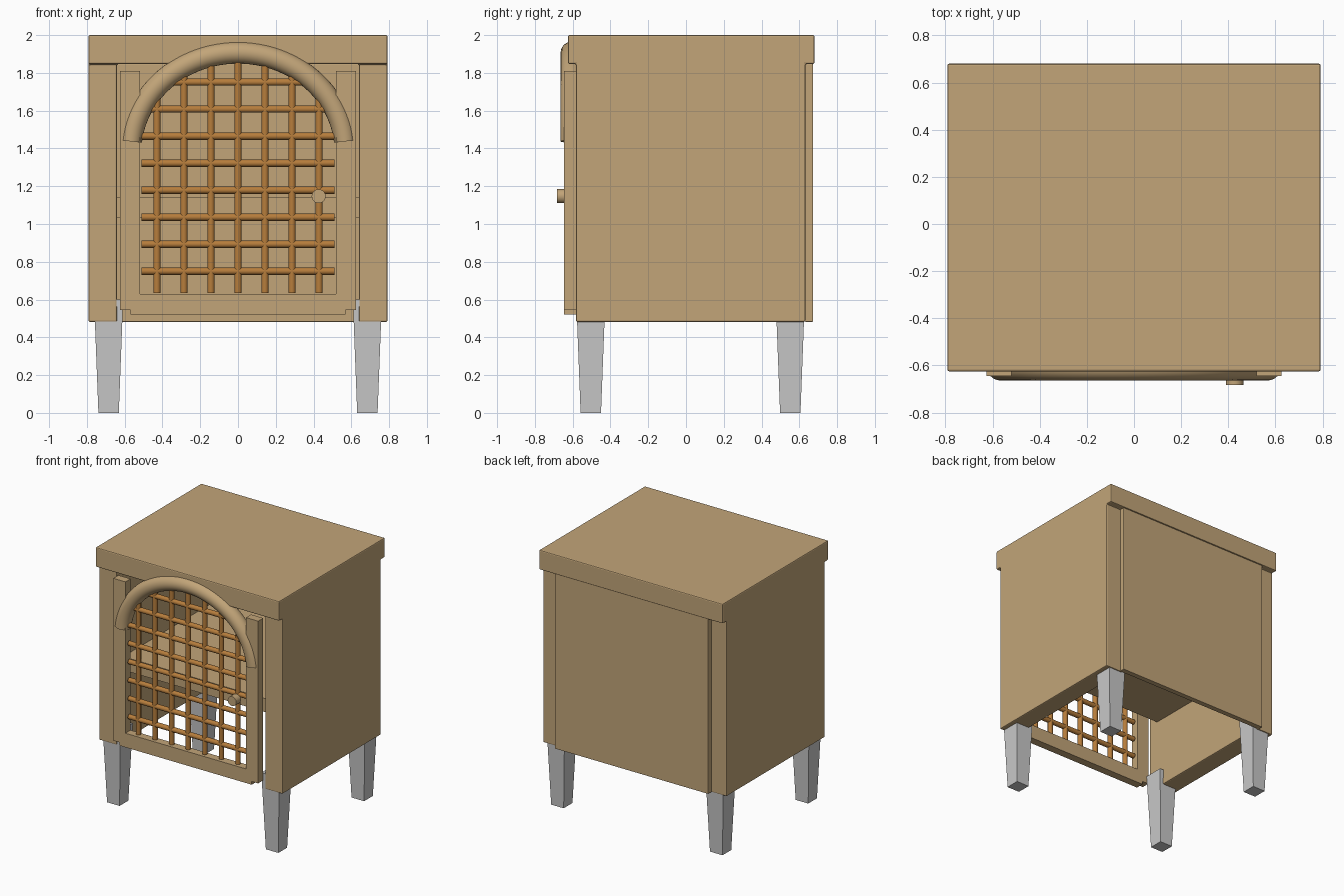
import bpy, bmesh, math
from mathutils import Vector, Matrix

if "Cube" in bpy.data.objects:
    bpy.data.objects.remove(bpy.data.objects["Cube"], do_unlink=True)


def material(name, rgb):
    m = bpy.data.materials.new(name)
    m.use_nodes = True
    m.diffuse_color = (*rgb, 1)
    m.node_tree.nodes["Principled BSDF"].inputs["Base Color"].default_value = (*rgb, 1)
    return m


WOOD = material("light wood", (0.54, 0.375, 0.19))
CANE = material("orange cane", (0.47, 0.205, 0.045))
GREY = material("grey", (0.58, 0.58, 0.58))


def finish(name, bm, mat, smooth=False):
    bmesh.ops.recalc_face_normals(bm, faces=bm.faces)
    me = bpy.data.meshes.new(name)
    bm.to_mesh(me)
    bm.free()
    me.materials.append(mat)
    ob = bpy.data.objects.new(name, me)
    bpy.context.scene.collection.objects.link(ob)
    if smooth:
        bpy.ops.object.select_all(action="DESELECT")
        ob.select_set(True)
        bpy.context.view_layer.objects.active = ob
        bpy.ops.object.shade_smooth_by_angle(angle=math.radians(40))
    return ob


def soften(ob, width):
    mod = ob.modifiers.new("soft edges", "BEVEL")
    mod.width, mod.segments = width, 2


def box(name, x, y, z):
    """Box from its (min, max) range on each axis."""
    bm = bmesh.new()
    bmesh.ops.create_cube(bm, size=1)
    for v in bm.verts:
        v.co = [(a + b) / 2 + c * (b - a) for c, (a, b) in zip(v.co, (x, y, z))]
    return finish(name, bm, WOOD)


def extrude(name, points, offset):
    """Solid from a flat outline pushed along an offset."""
    bm = bmesh.new()
    face = bm.faces.new([bm.verts.new(p) for p in points])
    grown = bmesh.ops.extrude_face_region(bm, geom=[face])["geom"]
    bmesh.ops.translate(bm, vec=offset,
                        verts=[g for g in grown if isinstance(g, bmesh.types.BMVert)])
    return finish(name, bm, WOOD)


def rod(name, start, end, radius, mat, sides=16):
    a, b = Vector(start), Vector(end)
    turn = (b - a).to_track_quat("Z", "Y").to_matrix().to_4x4()
    bm = bmesh.new()
    bmesh.ops.create_cone(bm, cap_ends=True, segments=sides, radius1=radius,
                          radius2=radius, depth=(b - a).length,
                          matrix=Matrix.Translation((a + b) / 2) @ turn)
    return finish(name, bm, mat, smooth=True)


# Carcass: sides and lipped top in one piece, hollowed from front to back
HALF_W, LIP_Z = 0.792, 1.847
profile = [(-0.583, 0.482), (0.632, 0.482), (0.632, LIP_Z), (0.68, LIP_Z),
           (0.68, 2.0), (-0.625, 2.0), (-0.625, LIP_Z), (-0.583, LIP_Z)]
carcass = extrude("carcass", [(-HALF_W, y, z) for y, z in profile], (2 * HALF_W, 0, 0))
cavity = box("cavity_cutter", (-0.64, 0.64), (-1, 1), (0.2, LIP_Z))
cavity.hide_render = True
cavity.hide_viewport = True
cavity.display_type = "WIRE"
cut = carcass.modifiers.new("hollow", "BOOLEAN")
cut.operation, cut.solver, cut.object = "DIFFERENCE", "EXACT", cavity
soften(carcass, 0.008)

soften(box("back_panel", (-0.662, 0.662), (0.63, 0.672), (0.482, LIP_Z)), 0.003)
box("shelf", (-0.64, 0.64), (-0.5, 0.632), (1.035, 1.14))

# Tapered square legs, let into the carcass
for side, s in (("left", 1), ("right", -1)):
    for end, y in (("front", -0.504), ("back", 0.552)):
        bm = bmesh.new()
        bmesh.ops.create_cone(bm, cap_ends=True, segments=4, depth=0.6,
                              radius1=0.054 * math.sqrt(2), radius2=0.077 * math.sqrt(2),
                              matrix=Matrix.Translation((s * 0.685, y, 0.3))
                              @ Matrix.Rotation(math.pi / 4, 4, "Z"))
        finish(f"{end}_{side}_leg", bm, GREY)

# Door frame: a U shape, its bottom rail slightly lower than the stiles
half = [(0.57, 0.52), (0.57, 0.545), (0.625, 0.545), (0.625, 1.81), (0.52, 1.81), (0.52, 0.63)]
outline = half + [(-x, z) for x, z in reversed(half)]
extrude("door_frame", [(x, -0.645, z) for x, z in outline], (0, 0.063, 0))

# Arch over the door opening: a tube swept along part of an ellipse
ARCH_Z, ARCH_W, ARCH_H, TUBE_R, ARCH_Y = 1.385, 0.569, 0.522, 0.058, -0.606
START, STEPS, SIDES = 0.1, 48, 24
bm = bmesh.new()
rings = []
for i in range(STEPS + 1):
    a = START + (math.pi - 2 * START) * i / STEPS
    centre = Vector((ARCH_W * math.cos(a), ARCH_Y, ARCH_Z + ARCH_H * math.sin(a)))
    outward = Vector((math.cos(a) / ARCH_W, 0, math.sin(a) / ARCH_H)).normalized()
    ring = []
    for j in range(SIDES):
        t = 2 * math.pi * j / SIDES
        ring.append(bm.verts.new(centre + TUBE_R * (math.cos(t) * outward
                                                    + math.sin(t) * Vector((0, 1, 0)))))
    rings.append(ring)
for p, q in zip(rings, rings[1:]):
    for j in range(SIDES):
        k = (j + 1) % SIDES
        bm.faces.new((p[j], p[k], q[k], q[j]))
bm.faces.new(rings[0])
bm.faces.new(rings[-1])
finish("door_arch", bm, WOOD, smooth=True)

# Cane lattice, trimmed inside the arch
PITCH, ROD_Y, ROD_R, TRIM = 0.143, -0.612, 0.019, 0.03
REACH_W, REACH_H = ARCH_W - TRIM, ARCH_H - TRIM
for i in range(-3, 4):
    x = i * PITCH
    top = ARCH_Z + REACH_H * math.sqrt(1 - (x / REACH_W) ** 2)
    rod(f"upright_rod_{i + 4}", (x, ROD_Y, 0.635), (x, ROD_Y, top), ROD_R, CANE)
for i in range(8):
    z = 0.75 + i * PITCH
    rise = max(0, z - ARCH_Z) / REACH_H
    w = min(0.51, REACH_W * math.sqrt(1 - rise ** 2))
    rod(f"cross_rod_{i + 1}", (-w, ROD_Y, z), (w, ROD_Y, z), ROD_R, CANE)

# Door knob
rod("knob", (0.427, -0.684, 1.147), (0.427, -0.625, 1.147), 0.037, WOOD, 24)
